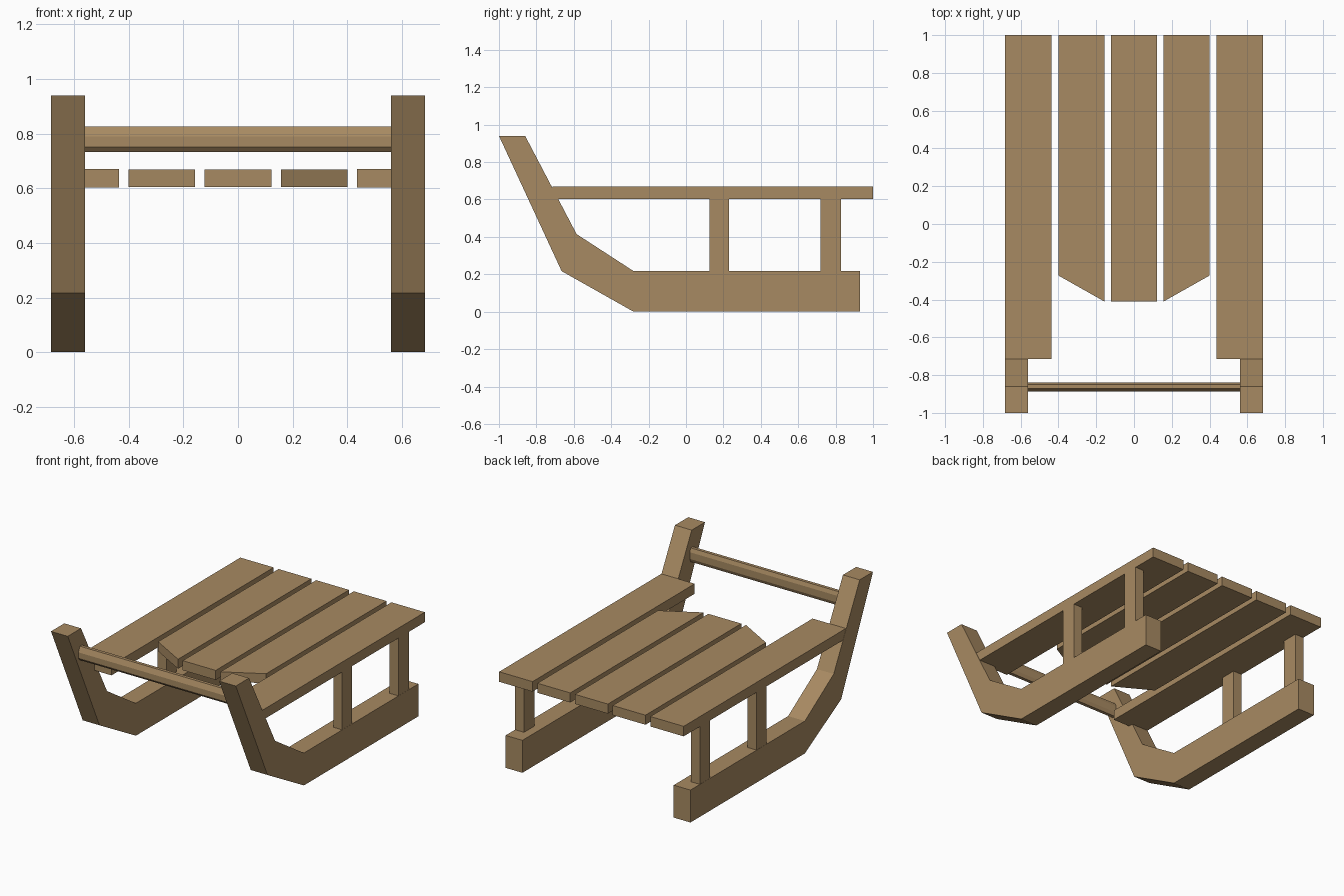
import bpy, bmesh

if "Cube" in bpy.data.objects:
    bpy.data.objects.remove(bpy.data.objects["Cube"])

wood = bpy.data.materials.new("wood brown")
wood.diffuse_color = (0.39, 0.254, 0.122, 1)
wood.use_nodes = True
wood.node_tree.nodes["Principled BSDF"].inputs["Base Color"].default_value = wood.diffuse_color


def prism(name, outline, lo, hi, axis):
    """Extrude a 2D outline along x (outline in y,z) or z (outline in x,y)."""
    bm = bmesh.new()
    place = (lambda p, d: (d, *p)) if axis == "x" else (lambda p, d: (*p, d))
    a = [bm.verts.new(place(p, lo)) for p in outline]
    b = [bm.verts.new(place(p, hi)) for p in outline]
    bm.faces.new(a)
    bm.faces.new(b[::-1])
    for i in range(len(a)):
        j = (i + 1) % len(a)
        bm.faces.new((a[i], b[i], b[j], a[j]))
    bmesh.ops.recalc_face_normals(bm, faces=bm.faces)
    mesh = bpy.data.meshes.new(name)
    bm.to_mesh(mesh)
    bm.free()
    mesh.materials.append(wood)
    obj = bpy.data.objects.new(name, mesh)
    bpy.context.collection.objects.link(obj)
    return obj


def rect(a0, a1, b0, b1):
    return [(a0, b0), (a1, b0), (a1, b1), (a0, b1)]


RUNNER = [(-1, .94), (-.86, .94), (-.585, .415), (-.28, .217),
          (.93, .217), (.93, 0), (-.28, 0), (-.665, .217)]

for side, s in (("left", -1), ("right", 1)):
    # upturned runner
    prism(f"{side}_runner", RUNNER, s * .56, s * .684, "x")
    # posts between runner and seat, flush with the outside
    for label, y0, y1 in (("middle", .125, .23), ("rear", .72, .83)):
        prism(f"{side}_{label}_post", rect(y0, y1, .21, .61),
              s * .618, s * .683, "x")
    # seat planks
    prism(f"{side}_outer_plank", rect(s * .436, s * .683, -.715, 1),
          .603, .67, "z")
    prism(f"{side}_inner_plank",
          [(s * .157, -.41), (s * .4, -.273), (s * .4, 1), (s * .157, 1)],
          .605, .669, "z")
prism("centre_plank", rect(-.122, .122, -.41, 1), .605, .669, "z")

# eight-sided handle bar across the upturned tips
BAR = [(-.872, .825), (-.888, .79), (-.888, .75), (-.872, .732),
       (-.85, .732), (-.84, .755), (-.84, .80), (-.85, .825)]
prism("handle_bar", BAR, -.57, .57, "x")
